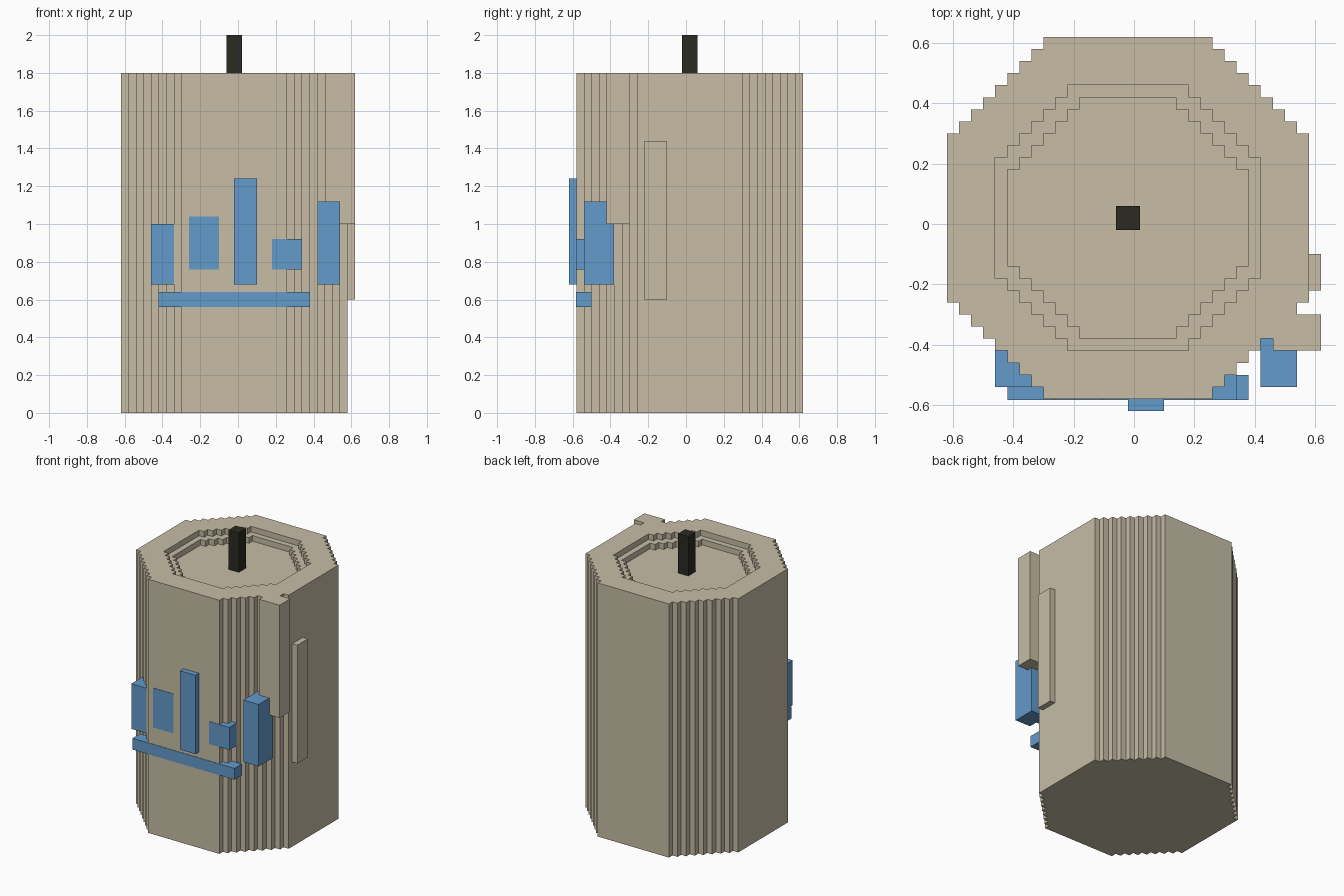
import bpy
import bmesh
from mathutils import Vector

if "Cube" in bpy.data.objects:
    bpy.data.objects.remove(bpy.data.objects["Cube"], do_unlink=True)

STEP = 0.04
AXIS = Vector((-0.02, 0.02, 0))


def material(name, rgb):
    mat = bpy.data.materials.new(name)
    mat.use_nodes = True
    mat.diffuse_color = (*rgb, 1)
    mat.node_tree.nodes["Principled BSDF"].inputs["Base Color"].default_value = (*rgb, 1)
    return mat


wax = material("beige wax", (0.57, 0.51, 0.38))
blue = material("blue paint", (0.125, 0.325, 0.60))
char = material("charred wick", (0.024, 0.024, 0.015))


def finish(name, bm, mat):
    bmesh.ops.recalc_face_normals(bm, faces=bm.faces)
    mesh = bpy.data.meshes.new(name)
    bm.to_mesh(mesh)
    bm.free()
    mesh.materials.append(mat)
    obj = bpy.data.objects.new(name, mesh)
    bpy.context.collection.objects.link(obj)
    return obj


def box(name, mat, xs, ys, zs):
    bm = bmesh.new()
    bmesh.ops.create_cube(bm, size=1)
    for v in bm.verts:
        v.co = [lo + (c + 0.5) * (hi - lo) for c, (lo, hi) in zip(v.co, (xs, ys, zs))]
    return finish(name, bm, mat)


def stepped_prism(name, mat, half, flat, z0, z1):
    """Octagonal prism whose diagonal sides are staircases."""
    steps = round((half - flat) / STEP)
    quarter = []
    for k in range(steps + 1):
        x, y = half - k * STEP, flat + k * STEP
        quarter.append((x, y))
        if k < steps:
            quarter.append((x - STEP, y))
    outline = []
    for _ in range(4):
        outline += quarter
        quarter = [(-y, x) for x, y in quarter]
    bm = bmesh.new()
    base = bm.faces.new([bm.verts.new(AXIS + Vector((x, y, z0))) for x, y in outline])
    top = bmesh.ops.extrude_face_region(bm, geom=[base], use_keep_orig=True)["geom"]
    verts = [g for g in top if isinstance(g, bmesh.types.BMVert)]
    bmesh.ops.translate(bm, verts=verts, vec=(0, 0, z1 - z0))
    return finish(name, bm, mat)


# Candle body with a two-level hollow in the top
body = stepped_prism("candle_body", wax, 0.60, 0.28, 0, 1.8)
for half, flat, floor in ((0.44, 0.20, 1.76), (0.40, 0.16, 1.72)):
    cutter = stepped_prism("hollow_cutter", wax, half, flat, floor, 1.9)
    cutter.hide_render = True
    mod = body.modifiers.new("hollow", "BOOLEAN")
    mod.operation = "DIFFERENCE"
    mod.solver = "EXACT"
    mod.object = cutter
    bpy.context.view_layer.objects.active = body
    bpy.ops.object.modifier_apply(modifier=mod.name)
    bpy.data.objects.remove(cutter, do_unlink=True)

# Wick
box("wick", char, (-0.06, 0.02), (-0.02, 0.06), (1.71, 2.0))

# Wax drips on the left side
box("long_drip", wax, (0.46, 0.62), (-0.42, -0.30), (1.0, 1.8))
box("side_drip", wax, (0.56, 0.62), (-0.22, -0.10), (0.6, 1.44))

# Blue decoration across the front, flush pieces standing barely proud
FLUSH = -0.583
box("right_block", blue, (-0.46, -0.34), (-0.54, -0.42), (0.68, 1.0))
box("flat_patch", blue, (-0.26, -0.10), (FLUSH, -0.577), (0.76, 1.04))
box("middle_block", blue, (-0.02, 0.10), (-0.62, -0.57), (0.68, 1.24))
box("small_block", blue, (0.18, 0.34), (FLUSH, -0.50), (0.76, 0.92))
box("left_block", blue, (0.42, 0.54), (-0.54, -0.38), (0.68, 1.12))
box("lower_bar", blue, (-0.42, 0.38), (FLUSH, -0.50), (0.56, 0.64))
